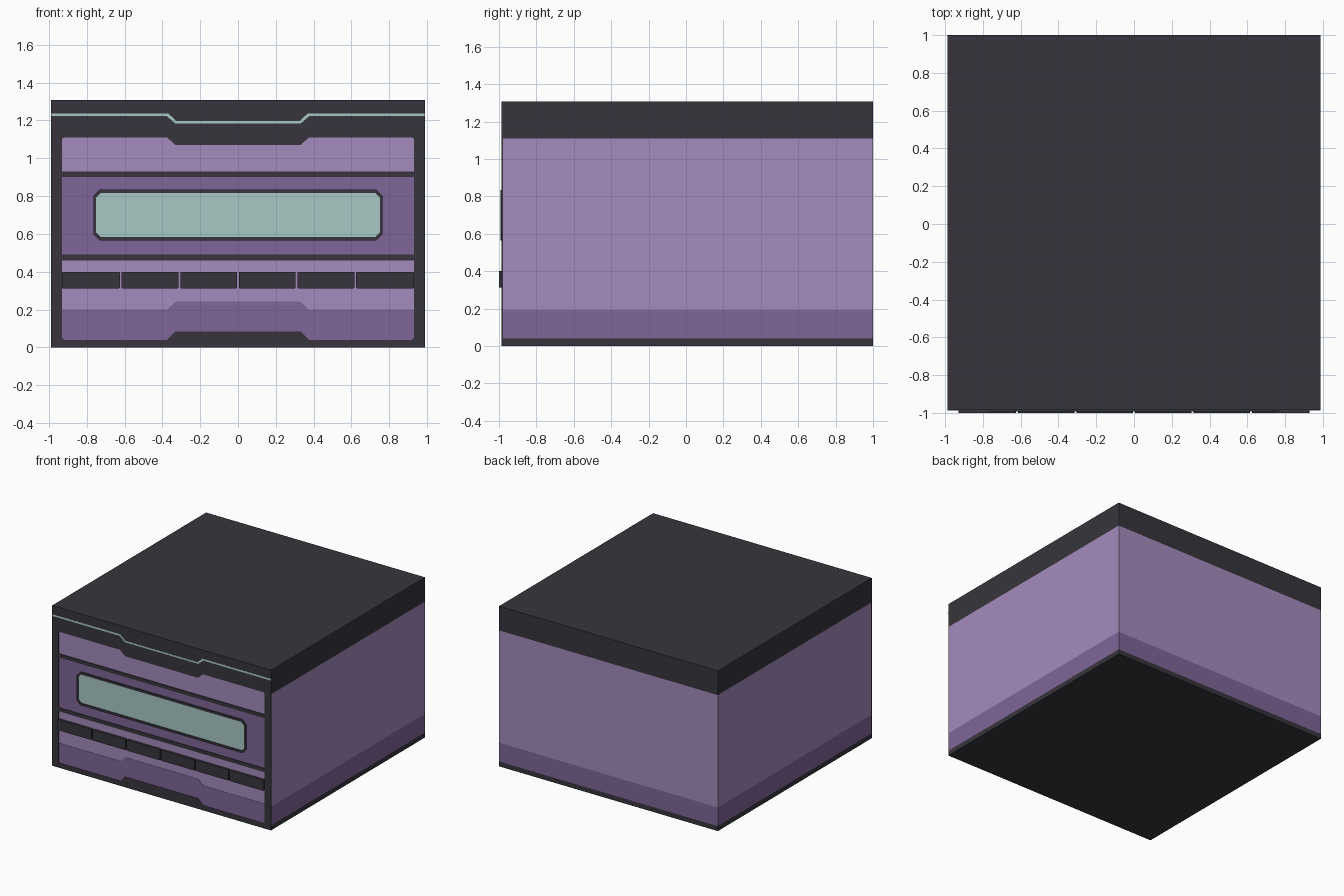
import bpy, bmesh, math
from mathutils import Matrix, Vector

if "Cube" in bpy.data.objects:
    bpy.data.objects.remove(bpy.data.objects["Cube"])


def mat(name, r, g, b):
    lin = [c / 255 / 12.92 if c < 11 else ((c / 255 + 0.055) / 1.055) ** 2.4 for c in (r, g, b)]
    m = bpy.data.materials.new(name)
    m.diffuse_color = (*lin, 1)
    m.use_nodes = True
    m.node_tree.nodes["Principled BSDF"].inputs["Base Color"].default_value = m.diffuse_color
    return m


DARK = mat("charcoal", 55, 53, 60)
LIGHT = mat("light purple", 164, 139, 188)
DEEP = mat("deep purple", 128, 102, 153)
MINT = mat("pale mint", 168, 200, 198)


def plate(name, loops, y_front, y_back, m):
    """Flat plate in the XZ plane; loops after the first cut holes."""
    cu = bpy.data.curves.new(name, 'CURVE')
    cu.dimensions = '2D'
    cu.fill_mode = 'BOTH'
    cu.extrude = (y_back - y_front) / 2
    for pts in loops:
        s = cu.splines.new('POLY')
        s.points.add(len(pts) - 1)
        for p, (x, z) in zip(s.points, pts):
            p.co = (x, z, 0, 1)
        s.use_cyclic_u = True
    tmp = bpy.data.objects.new(name + "_curve", cu)
    bpy.context.collection.objects.link(tmp)
    dg = bpy.context.evaluated_depsgraph_get()
    me = bpy.data.meshes.new_from_object(tmp.evaluated_get(dg))
    bpy.data.objects.remove(tmp)
    me.transform(Matrix.Translation((0, (y_front + y_back) / 2, 0)) @ Matrix.Rotation(math.pi / 2, 4, 'X'))
    bm = bmesh.new()
    bm.from_mesh(me)
    bmesh.ops.remove_doubles(bm, verts=bm.verts, dist=1e-5)
    bmesh.ops.recalc_face_normals(bm, faces=bm.faces)
    for f in bm.faces:
        f.smooth = False
    bm.to_mesh(me)
    bm.free()
    me.materials.clear()
    me.materials.append(m)
    ob = bpy.data.objects.new(name, me)
    bpy.context.collection.objects.link(ob)
    return ob


def rect(x0, x1, z0, z1, c=0.0):
    if not c:
        return [(x0, z0), (x1, z0), (x1, z1), (x0, z1)]
    return [(x0 + c, z0), (x1 - c, z0), (x1, z0 + c), (x1, z1 - c),
            (x1 - c, z1), (x0 + c, z1), (x0, z1 - c), (x0, z0 + c)]


def step(z, dz):
    """Horizontal edge, left to right, with a raised or lowered middle."""
    return [(-0.375, z), (-0.33, z + dz), (0.33, z + dz), (0.375, z)]


W, H, P, C = 0.988, 1.308, 0.93, 0.01
FRONT, BODY, PANEL = -0.986, -0.978, -0.981

# main cabinet, coloured in bands by height
bm = bmesh.new()
bmesh.ops.create_cube(bm, size=1)
for v in bm.verts:
    v.co = Vector((v.co.x * 2 * W, 1.0 if v.co.y > 0 else BODY, (v.co.z + 0.5) * H))
for z in (0.04, 0.193, 1.11):
    bmesh.ops.bisect_plane(bm, geom=bm.verts[:] + bm.edges[:] + bm.faces[:],
                           plane_co=(0, 0, z), plane_no=(0, 0, 1))
for f in bm.faces:
    z = f.calc_center_median().z
    f.material_index = 1 if 0.04 < z < 0.193 else 2 if 0.193 < z < 1.11 else 0
me = bpy.data.meshes.new("cabinet")
bm.to_mesh(me)
bm.free()
for m in (DARK, DEEP, LIGHT):
    me.materials.append(m)
bpy.context.collection.objects.link(bpy.data.objects.new("cabinet", me))

# front frame with three openings
upper = [(-P, 0.93), (P, 0.93), (P, 1.11 - C), (P - C, 1.11)] + step(1.11, -0.04)[::-1] + \
        [(-P + C, 1.11), (-P, 1.11 - C)]
lower = [(-P, 0.04 + C), (-P + C, 0.04)] + step(0.04, 0.045) + \
        [(P - C, 0.04), (P, 0.04 + C), (P, 0.46), (-P, 0.46)]
plate("front_frame", [rect(-W, W, 0, H), upper, rect(-P, P, 0.49, 0.90), lower], FRONT, BODY, DARK)

# coloured panels behind the openings
E = P + 0.02
plate("upper_panel", [rect(-E, E, 0.915, 1.13)], PANEL, BODY, LIGHT)
plate("middle_panel", [rect(-E, E, 0.475, 0.912)], PANEL, BODY, DEEP)
plate("lower_panel", [rect(-E, E, 0.02, 0.472)], PANEL, BODY, LIGHT)
plate("lower_panel_stripe", [[(-E, 0.02), (-E, 0.2)] + step(0.2, 0.042) + [(E, 0.2), (E, 0.02)]],
      PANEL - 0.002, BODY, DEEP)

# accent line along the top
plate("accent_line", [[(-W, 1.223), (-W, 1.238), (-0.37, 1.238), (-0.325, 1.197), (0.325, 1.197),
                       (0.37, 1.238), (W, 1.238), (W, 1.223), (0.377, 1.223), (0.332, 1.184),
                       (-0.332, 1.184), (-0.377, 1.223)]], FRONT - 0.001, BODY, MINT)

# display screen and its bezel
plate("screen_bezel", [rect(-0.765, 0.765, 0.565, 0.835, 0.035),
                       rect(-0.75, 0.75, 0.583, 0.817, 0.025)], -0.992, BODY, DARK)
plate("screen", [rect(-0.757, 0.757, 0.575, 0.825, 0.03)], -0.986, BODY, MINT)

# row of six keys
for i in range(6):
    x = -P + i * 0.31
    plate(f"key_{i + 1}", [rect(x + (0.005 if i else 0), x + 0.31 - (0.005 if i < 5 else 0), 0.312, 0.4, 0.004)],
          -1.0, BODY, DARK)
